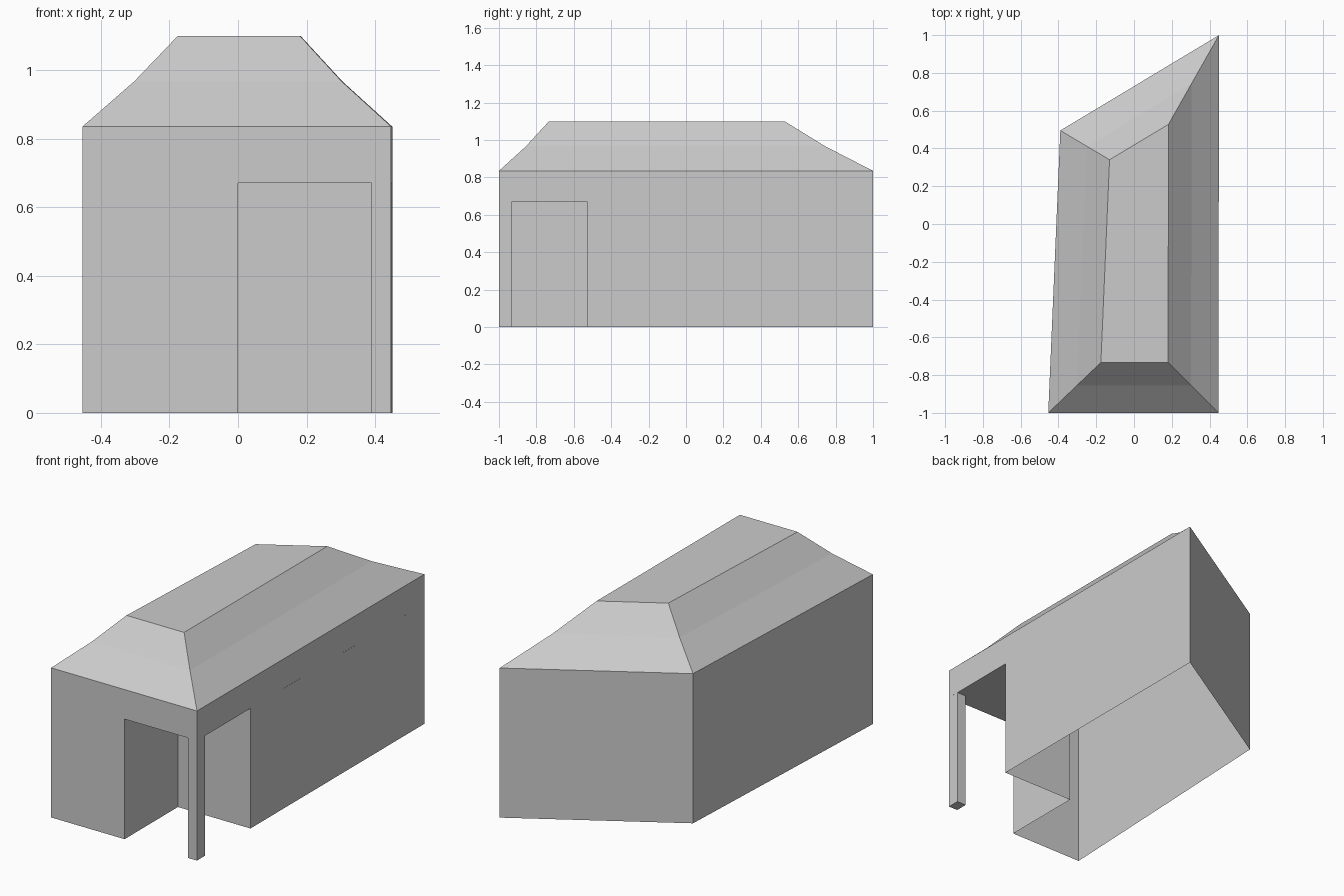
import bpy
from mathutils import Vector
from mathutils.geometry import intersect_line_line_2d

if "Cube" in bpy.data.objects:
    bpy.data.objects.remove(bpy.data.objects["Cube"])

WALL_TOP, OPENING_TOP, ROOF_BREAK, ROOF_TOP = 0.835, 0.67, 0.967, 1.10

# Outline of the house seen from above, counter-clockwise
FL, FR, BR, BL = (-0.454, -1), (0.447, -1), (0.45, 1), (-0.39, 0.495)
footprint = [FL, FR, BR, BL]


def inset(points, d):
    """Move every side of an outline inwards by d."""
    n = len(points)
    lines = []
    for i in range(n):
        a, b = Vector(points[i]), Vector(points[(i + 1) % n])
        t = (b - a).normalized()
        shift = Vector((-t.y, t.x)) * d
        lines.append((a + shift - t * 5, b + shift + t * 5))
    return [tuple(intersect_line_line_2d(*lines[i - 1], *lines[i])) for i in range(n)]


def loft(name, rings, bottom=False, top=False):
    """Join stacked outlines (points, z) into a skin, optionally capped."""
    n = len(rings[0][0])
    verts = [(x, y, z) for pts, z in rings for x, y in pts]
    faces = []
    for r in range(len(rings) - 1):
        for i in range(n):
            j = (i + 1) % n
            faces.append((r * n + i, r * n + j, (r + 1) * n + j, (r + 1) * n + i))
    if bottom:
        faces.append(tuple(reversed(range(n))))
    if top:
        faces.append(tuple(range(len(verts) - n, len(verts))))
    mesh = bpy.data.meshes.new(name)
    mesh.from_pydata(verts, [], faces)
    mesh.update()
    obj = bpy.data.objects.new(name, mesh)
    bpy.context.collection.objects.link(obj)
    return obj


# Lower walls step back around the corner porch; open underneath
loft("lower_walls", [([FL, (0, -1), (0, -0.53), (0.448, -0.53), BR, BL], z)
                     for z in (0, OPENING_TOP)])

# Wall band above the porch
loft("upper_walls", [(footprint, OPENING_TOP), (footprint, WALL_TOP)])

# Roof with two slopes and a flat top
loft("roof", [(footprint, WALL_TOP),
              (inset(footprint, 0.145), ROOF_BREAK),
              (inset(footprint, 0.267), ROOF_TOP)], top=True)

# Corner post of the porch
post = [(0.39, -1), FR, (0.447, -0.93), (0.39, -0.93)]
loft("corner_post", [(post, 0), (post, OPENING_TOP)], bottom=True)

# Porch ceiling, notched around the post
loft("porch_ceiling", [([(0, -1), (0.39, -1), (0.39, -0.93), (0.447, -0.93),
                         (0.448, -0.53), (0, -0.53)], OPENING_TOP)], bottom=True)
